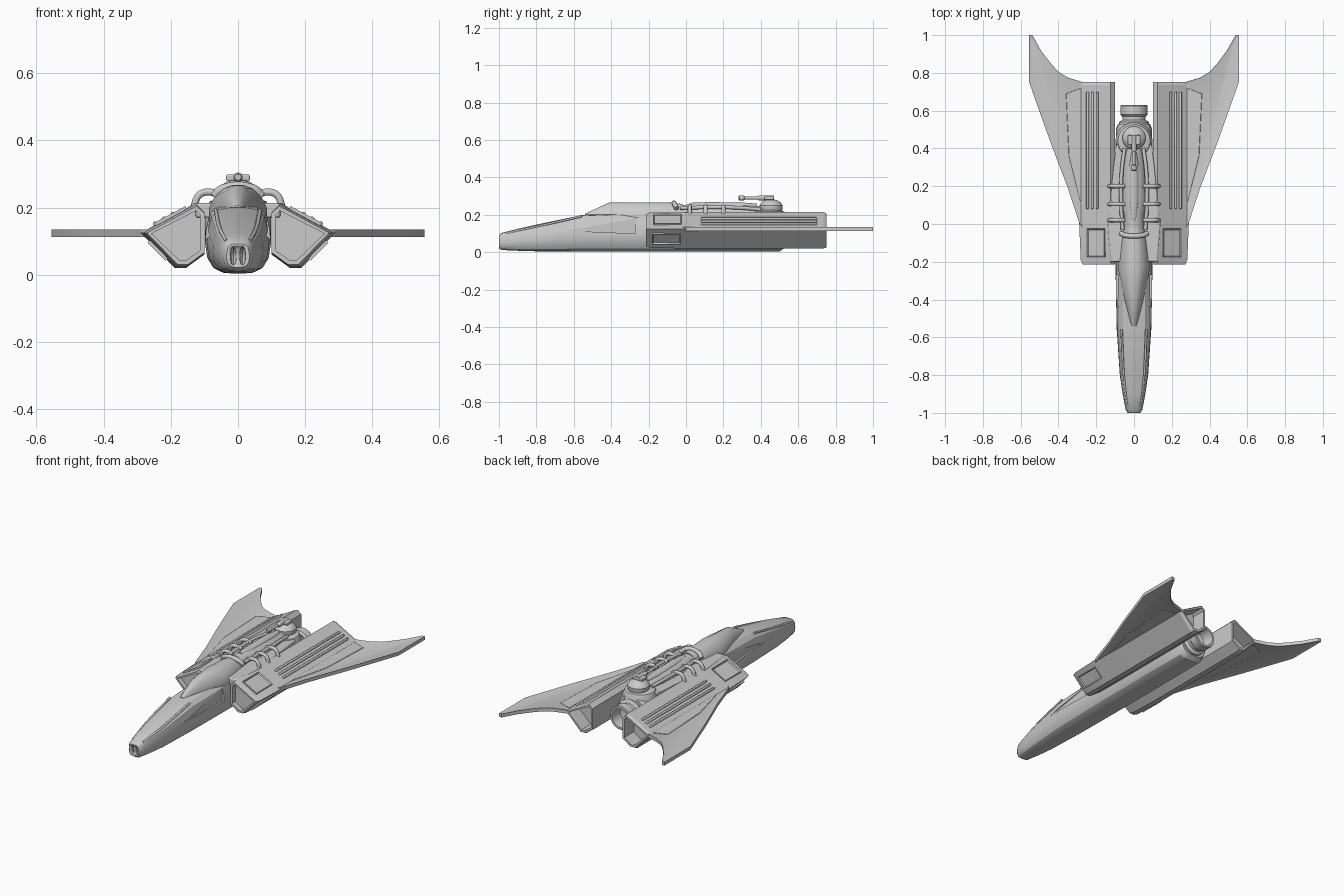
import bpy, bmesh, math
from mathutils import Matrix, Vector

if "Cube" in bpy.data.objects:
    bpy.data.objects.remove(bpy.data.objects["Cube"])


def finish(bm, name, mirror=False, bevel=0, smooth=30):
    bmesh.ops.recalc_face_normals(bm, faces=bm.faces)
    me = bpy.data.meshes.new(name)
    bm.to_mesh(me)
    bm.free()
    ob = bpy.data.objects.new(name, me)
    bpy.context.collection.objects.link(ob)
    if bevel:
        b = ob.modifiers.new("bevel", 'BEVEL')
        b.width, b.segments, b.limit_method = bevel, 2, 'ANGLE'
    if mirror:
        ob.modifiers.new("mirror", 'MIRROR')
    bpy.ops.object.select_all(action='DESELECT')
    ob.select_set(True)
    bpy.context.view_layer.objects.active = ob
    if smooth:
        bpy.ops.object.shade_smooth_by_angle(angle=math.radians(smooth))
    return ob


def skin(bm, rings):
    vs = [[bm.verts.new(p) for p in r] for r in rings]
    n = len(vs[0])
    for a, b in zip(vs, vs[1:]):
        for i in range(n):
            bm.faces.new((a[i], a[(i + 1) % n], b[(i + 1) % n], b[i]))
    caps = [bm.faces.new(vs[0]), bm.faces.new(vs[-1])]
    bmesh.ops.recalc_face_normals(bm, faces=bm.faces)
    return caps


def loft(name, half, stations):
    # half-section mirrored across x; stations are (y, half width, bottom, top)
    sec = half + [(-a, b) for a, b in reversed(half)]
    bm = bmesh.new()
    skin(bm, [[(a * w, y, zb + b * (zt - zb)) for a, b in sec] for y, w, zb, zt in stations])
    return finish(bm, name)


def box(name, loc, size, roll=0, mirror=True, bevel=0, recess=0):
    bm = bmesh.new()
    m = Matrix.Translation(loc) @ Matrix.Rotation(math.radians(roll), 4, 'Y')
    bmesh.ops.create_cube(bm, size=1, matrix=m @ Matrix.Diagonal((*size, 1)))
    if recess:
        up = m.to_3x3() @ Vector((0, 0, 1))
        f = max(bm.faces, key=lambda f: f.normal.dot(up))
        bmesh.ops.inset_region(bm, faces=[f], thickness=recess)
        bmesh.ops.translate(bm, verts=f.verts, vec=-up * size[2] * 0.6)
    return finish(bm, name, mirror, bevel)


def lathe(name, profile, loc, axis='Z', seg=28):
    # profile of (radius, height), closed at both ends
    bm = bmesh.new()
    rot = Matrix.Rotation(-math.pi / 2, 4, 'X') if axis == 'Y' else Matrix()
    m = Matrix.Translation(loc) @ rot
    ang = [i * math.tau / seg for i in range(seg)]
    skin(bm, [[m @ Vector((r * math.cos(a), r * math.sin(a), h)) for a in ang] for r, h in profile])
    return finish(bm, name)


def tube(name, pts, r, mirror=False):
    cu = bpy.data.curves.new(name, 'CURVE')
    cu.dimensions, cu.bevel_depth, cu.bevel_resolution, cu.use_fill_caps = '3D', r, 3, True
    sp = cu.splines.new('BEZIER')
    sp.bezier_points.add(len(pts) - 1)
    for b, p in zip(sp.bezier_points, pts):
        b.co, b.handle_left_type, b.handle_right_type = p, 'AUTO', 'AUTO'
    cu.resolution_u = 5
    ob = bpy.data.objects.new(name, cu)
    bpy.context.collection.objects.link(ob)
    if mirror:
        ob.modifiers.new("mirror", 'MIRROR')


def cut(ob, cutter):
    cutter.hide_render = True
    mod = ob.modifiers.new("cut", 'BOOLEAN')
    mod.object, mod.solver = cutter, 'EXACT'
    bpy.context.view_layer.objects.active = ob
    with bpy.context.temp_override(object=ob, active_object=ob):
        bpy.ops.object.modifier_apply(modifier=mod.name)
    bpy.data.objects.remove(cutter)


# Fuselage
hull = [(.2, 0), (.45, .01), (.75, .08), (.93, .22), (1, .42), (.98, .62), (.86, .86), (.62, .97), (.25, 1)]
body = loft("fuselage", hull, [
    (-1, .034, .022, .092), (-.985, .044, .012, .104), (-.9, .06, .008, .125), (-.8, .075, .005, .148),
    (-.55, .092, .004, .2), (-.22, .098, .004, .212), (.3, .098, .004, .212), (.5, .096, .004, .206),
    (.53, .085, .025, .195)])

# Nose slots and side recesses
for s in (-1, 1):
    bm = bmesh.new()
    bmesh.ops.create_uvsphere(bm, u_segments=16, v_segments=10, radius=1,
                              matrix=Matrix.Translation((s * .014, -1, .056)) @ Matrix.Diagonal((.009, .04, .028, 1)))
    cut(body, finish(bm, "slot_cutter"))
    bm = bmesh.new()
    tri = [(-.64, .115), (-.27, .18), (-.27, .1)]
    skin(bm, [[(s * x, y, z) for y, z in tri] for x in (.083, .15)])
    cut(body, finish(bm, "side_cutter", smooth=0))

# Nose rails
tube("nose_rail", [(.034, -.96, .1), (.054, -.8, .137), (.066, -.56, .192)], .006, True)

# Canopy and spine fairing
dome = [(.5, 0), (1, 0), (1, .3), (.82, .62), (.5, .9), (.2, 1)]
loft("canopy", dome, [(-.54, .018, .18, .206), (-.41, .048, .17, .266), (-.23, .086, .17, .267),
                      (-.1, .07, .17, .267), (-.02, .055, .19, .258)])
loft("spine", dome, [(-.04, .06, .19, .25), (.04, .05, .19, .258), (.12, .07, .19, .258), (.3, .058, .19, .255),
                     (.4, .045, .19, .245)])
loft("spine_ridge", dome, [(.02, .014, .24, .264), (.12, .028, .24, .268), (.3, .026, .24, .266), (.38, .014, .24, .26)])
tube("canopy_cross_pipe", [(-.07, -.05, .235), (-.045, -.06, .256), (.045, -.06, .256), (.07, -.05, .235)], .013)
tube("spine_side_pipe", [(.06, -.03, .236), (.068, .1, .24), (.065, .28, .238), (.05, .4, .228)], .01, True)

# Shoulder wedge between hull and nacelle
bm = bmesh.new()
skin(bm, [[(x, y, z) for x, y in ((.04, -.2), (.125, -.2), (.14, 0), (.095, .42), (.04, .42))] for z in (.17, .213)])
finish(bm, "shoulder_wedge", True, .006)

# Arched pipes
for y in (.02, .105, .2):
    tube("arched_pipe", [(.05, y, .236), (.085, y, .246), (.115, y, .238), (.132, y, .2)], .011, True)

# Nacelles with recessed intake and exhaust
sec = [(.1, .06), (.1, .19), (.125, .214), (.29, .125), (.188, .02), (.155, .02)]
bm = bmesh.new()
rings = []
for y, k in ((-.215, .9), (-.19, .96), (0, 1), (.735, 1), (.752, .93)):
    rings.append([(.1 + (x - .1) * k, y, .12 + (z - .12) * k) for x, z in sec])
for f, depth in zip(skin(bm, rings), (.03, -.09)):
    bmesh.ops.inset_region(bm, faces=[f], thickness=.014)
    r = bmesh.ops.extrude_discrete_faces(bm, faces=[f])
    bmesh.ops.translate(bm, verts=r["faces"][0].verts, vec=(0, depth, 0))
finish(bm, "nacelle", True, smooth=20)

# Nacelle panels and ribs
box("nacelle_top_panel", (.2, -.1, .174), (.105, .15, .012), 28.3, recess=.008)
box("nacelle_lower_panel", (.238, -.105, .073), (.075, .15, .012), 135, recess=.007)
for i in range(3):
    x = .193 + .026 * i
    box("nacelle_rib", (x, .39, .214 - (x - .125) * .54), (.013, .62, .02), 28.3, bevel=.005)

# Wings
outline = [(.27, -.02), (.288, 0), (.35, .19), (.445, .44), (.555, .75), (.555, 1), (.538, 1), (.49, .915), (.44, .85),
           (.4, .805), (.35, .775), (.29, .757), (.27, .75)]
bm = bmesh.new()
for f in skin(bm, [[(x, y, z) for x, y in outline] for z in (.113, .134)]):
    up = 1 if f.calc_center_median().z > .12 else -1
    bmesh.ops.inset_region(bm, faces=[f], thickness=.012)
    bmesh.ops.translate(bm, verts=f.verts, vec=(0, 0, -.004 * up))
finish(bm, "wing", True, smooth=20)
bm = bmesh.new()
skin(bm, [[(x, y, z) for x, y in ((.28, .1), (.345, .36), (.36, .69), (.28, .72))] for z in (.115, .134)])
finish(bm, "wing_panel", True, .003)

# Turret on the rear deck
lathe("turret_collar", [(.098, 0), (.098, .1), (.085, .128), (.062, .136)], (0, .44, .09))
lathe("turret_ball", [(.056, 0), (.062, .02), (.062, .035), (.05, .052), (.03, .064), (.01, .068)], (0, .455, .215))
box("turret_block", (0, .445, .289), (.07, .05, .018), mirror=False, bevel=.004)
lathe("turret_barrel", [(.009, 0), (.013, .005), (.013, .03), (.008, .034), (.008, .1), (.014, .11), (.014, .19)],
      (0, .28, .29), 'Y', 16)

# Main engine nozzle
lathe("engine_nozzle", [(.08, -.05), (.08, .01), (.062, .02), (.062, .04), (.072, .05), (.072, .095), (.068, .1),
                        (.056, .1), (.05, .03), (.02, .02)], (0, .53, .11), 'Y')
